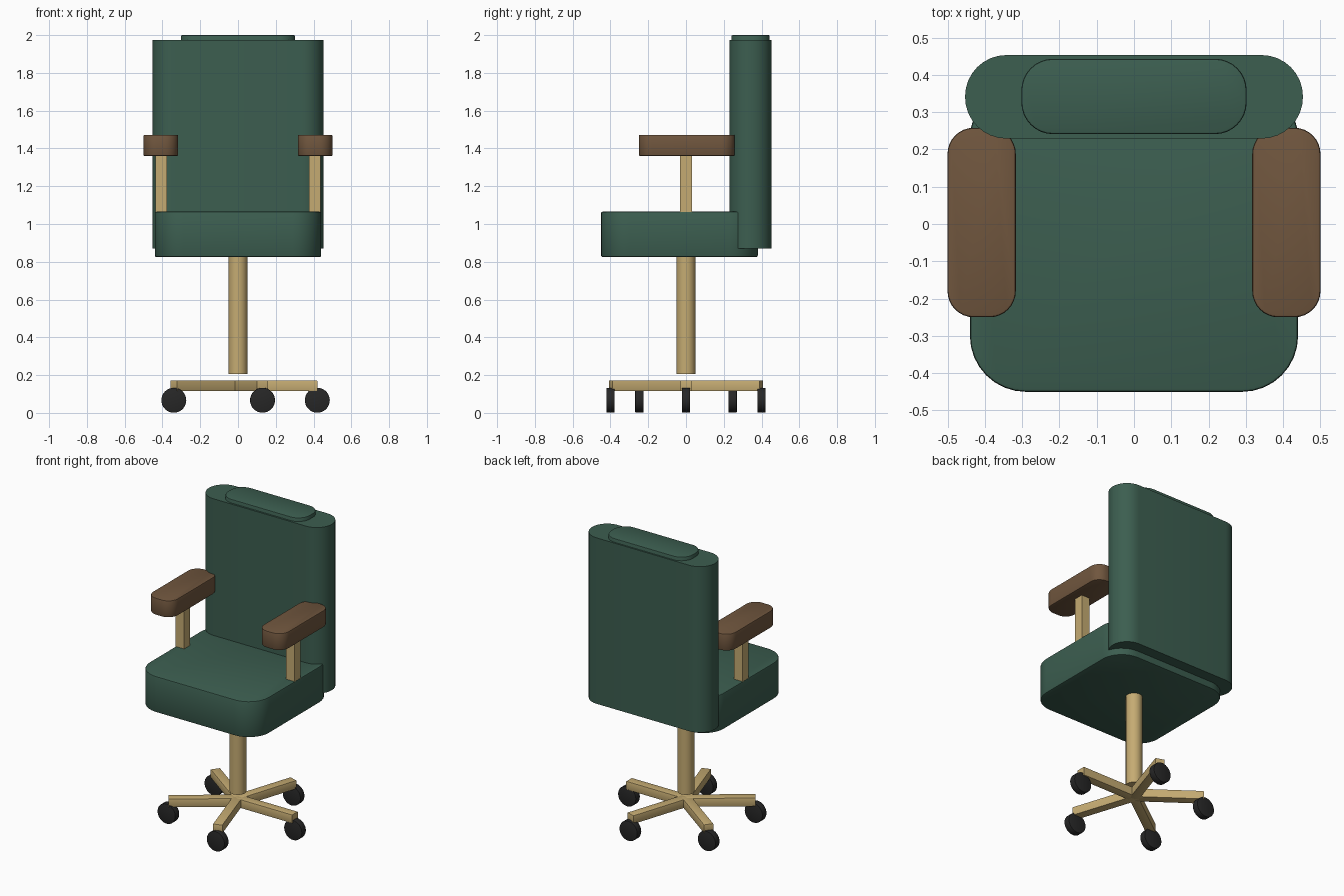
import bpy, bmesh, math
from mathutils import Matrix

if "Cube" in bpy.data.objects:
    bpy.data.objects.remove(bpy.data.objects["Cube"])


def material(name, rgb):
    m = bpy.data.materials.new(name)
    m.diffuse_color = (*rgb, 1)
    m.use_nodes = True
    m.node_tree.nodes["Principled BSDF"].inputs["Base Color"].default_value = m.diffuse_color
    return m


GREEN = material("green leather", (0.045, 0.112, 0.080))
BRASS = material("pale brass", (0.56, 0.41, 0.17))
WOOD = material("brown wood", (0.162, 0.093, 0.048))
BLACK = material("black rubber", (0.02, 0.02, 0.02))


def finish(name, bm, mat):
    me = bpy.data.meshes.new(name)
    bmesh.ops.recalc_face_normals(bm, faces=bm.faces)
    bm.to_mesh(me)
    bm.free()
    me.materials.append(mat)
    me.shade_smooth()
    me.set_sharp_from_angle(angle=math.radians(35))
    ob = bpy.data.objects.new(name, me)
    bpy.context.collection.objects.link(ob)
    return ob


def slab(name, x, y, z, mat, radius=0, edge=0, turn=0):
    """Box between (min, max) ranges, rounded in plan, with softened rims."""
    bm = bmesh.new()
    bmesh.ops.create_cube(bm, size=1)
    for v in bm.verts:
        v.co = [r[0] + (c + 0.5) * (r[1] - r[0]) for c, r in zip(v.co, (x, y, z))]
    if radius:
        up = [e for e in bm.edges
              if abs(e.verts[0].co.z - e.verts[1].co.z) > 1e-4]
        bmesh.ops.bevel(bm, geom=up, offset=radius, segments=8,
                        profile=0.5, affect='EDGES')
    if edge:
        rim = [e for e in bm.edges
               if abs(e.verts[0].co.z - e.verts[1].co.z) < 1e-5]
        bmesh.ops.bevel(bm, geom=rim, offset=edge, segments=2,
                        profile=0.5, affect='EDGES')
    bm.transform(Matrix.Rotation(turn, 4, 'Z'))
    return finish(name, bm, mat)


def cylinder(name, r, depth, loc, mat, along_y=False, edge=0):
    bm = bmesh.new()
    bmesh.ops.create_cone(bm, cap_ends=True, segments=32,
                          radius1=r, radius2=r, depth=depth)
    if edge:
        rim = [e for e in bm.edges
               if abs(e.verts[0].co.z - e.verts[1].co.z) < 1e-5]
        bmesh.ops.bevel(bm, geom=rim, offset=edge, segments=2,
                        profile=0.5, affect='EDGES')
    if along_y:
        bm.transform(Matrix.Rotation(math.pi / 2, 4, 'X'))
    bm.transform(Matrix.Translation(loc))
    return finish(name, bm, mat)


# Upholstery
slab("seat", (-0.44, 0.44), (-0.45, 0.38), (0.825, 1.065), GREEN, 0.15, 0.008)
slab("backrest", (-0.453, 0.453), (0.229, 0.453), (0.87, 1.975), GREEN, 0.111)
slab("headrest", (-0.302, 0.302), (0.241, 0.443), (1.75, 2.0), GREEN, 0.085, 0.006)

# Arms
for side, s in (("right", 1), ("left", -1)):
    slab(side + "_armrest", tuple(sorted((0.317 * s, 0.5 * s))), (-0.25, 0.258),
         (1.36, 1.472), WOOD, 0.07, 0.006)
    slab(side + "_arm_post", tuple(sorted((0.375 * s, 0.437 * s))), (-0.031, 0.031),
         (1.055, 1.37), BRASS)

# Column
cylinder("column", 0.05, 0.63, (0, 0, 0.52), BRASS)

# Five-spoke base with wheels
for i in range(5):
    a = i * math.tau / 5
    slab(f"spoke_{i + 1}", (0, 0.42), (-0.03, 0.03), (0.115, 0.172), BRASS,
         edge=0.004, turn=a)
    cylinder(f"wheel_{i + 1}", 0.066, 0.044,
             (0.42 * math.cos(a), 0.42 * math.sin(a), 0.067), BLACK, True, 0.003)
